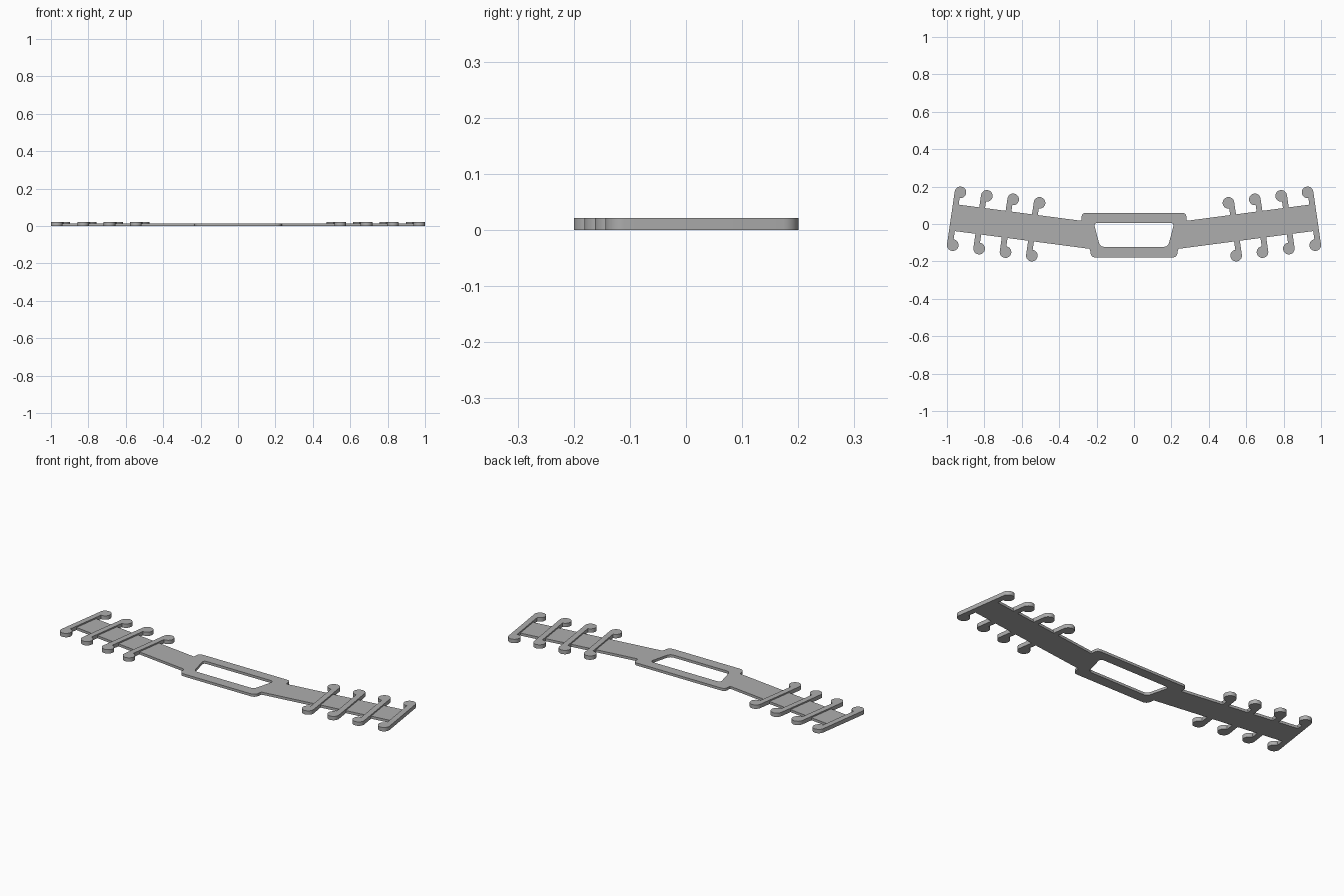
import bpy, bmesh, math
from mathutils import Vector

cube = bpy.data.objects.get("Cube")
if cube:
    bpy.data.objects.remove(cube, do_unlink=True)

BASE_H, RIB_H = 0.014, 0.0215
BALL_R = 0.031
SLOPE = math.tan(math.radians(7.5))

grey = bpy.data.materials.new("plain grey")
grey.use_nodes = True
colour = (0.42, 0.42, 0.42, 1)
grey.diffuse_color = colour
grey.node_tree.nodes["Principled BSDF"].inputs["Base Color"].default_value = colour


def rounded(corners, steps=6):
    """Outline from (x, y, setback) corners, each softened by a small curve."""
    out = []
    for i, (x, y, d) in enumerate(corners):
        p = Vector((x, y))
        if d == 0:
            out.append(p)
            continue
        before, after = Vector(corners[i - 1][:2]), Vector(corners[(i + 1) % len(corners)][:2])
        a = p + (before - p).normalized() * d
        b = p + (after - p).normalized() * d
        for s in range(steps + 1):
            t = s / steps
            out.append(a * (1 - t) ** 2 + p * (2 * t * (1 - t)) + b * t * t)
    return out


def mirrored(half):
    """Close a right-hand half outline with its left-hand mirror."""
    return half + [(-x, y, d) for x, y, d in reversed(half)]


def plate(name, outlines, height):
    """Filled flat plate standing on the ground; later outlines are holes."""
    curve = bpy.data.curves.new(name, "CURVE")
    curve.dimensions = "2D"
    curve.fill_mode = "BOTH"
    curve.extrude = height / 2
    for outline in outlines:
        spline = curve.splines.new("POLY")
        spline.points.add(len(outline) - 1)
        for point, p in zip(spline.points, outline):
            point.co = (p[0], p[1], 0, 1)
        spline.use_cyclic_u = True
    temp = bpy.data.objects.new(name + " outline", curve)
    bpy.context.collection.objects.link(temp)
    bpy.context.view_layer.update()
    mesh = bpy.data.meshes.new_from_object(temp.evaluated_get(bpy.context.evaluated_depsgraph_get()))
    bpy.data.objects.remove(temp, do_unlink=True)
    bm = bmesh.new()
    bm.from_mesh(mesh)
    bmesh.ops.remove_doubles(bm, verts=bm.verts, dist=0.0001)
    bmesh.ops.translate(bm, verts=bm.verts, vec=(0, 0, height / 2))
    bmesh.ops.recalc_face_normals(bm, faces=bm.faces)
    bm.to_mesh(mesh)
    bm.free()
    mesh.name = name
    mesh.materials.clear()
    mesh.materials.append(grey)
    obj = bpy.data.objects.new(name, mesh)
    bpy.context.collection.objects.link(obj)
    bpy.ops.object.select_all(action="DESELECT")
    obj.select_set(True)
    bpy.context.view_layer.objects.active = obj
    bpy.ops.object.shade_smooth_by_angle(angle=math.radians(30))


# Strap: two sloping arms joined by a central frame with a window
def arm_edge(x, side):
    return -0.013 + (x - 0.6) * SLOPE + side * 0.072


strap = mirrored([
    (0.28, 0.06, 0.025),
    (0.28, arm_edge(0.28, 1), 0.006),
    (0.955, arm_edge(0.955, 1), 0),
    (0.974, arm_edge(0.974, -1), 0),
    (0.235, arm_edge(0.235, -1), 0.008),
    (0.23, -0.18, 0.028),
])
window = mirrored([(0.215, 0.006, 0.022), (0.182, -0.122, 0.024)])
plate("strap", [rounded(strap), rounded(window)], BASE_H)


# Ribs: raised bars ending in a round knob at front and back
def rib_outline(top, bottom, side):
    along = (top - bottom).normalized()
    outer = Vector((along.y, -along.x))

    def knob(centre, start, end, steps=24):
        angles = [math.radians(start + (end - start) * s / steps) for s in range(steps + 1)]
        return [centre + (outer * math.cos(a) + along * math.sin(a)) * BALL_R for a in angles]

    pts = knob(top, 0, 270) + knob(bottom, 90, 360)
    return [(p.x * side, p.y) for p in pts]


for side, label in ((1, "left"), (-1, "right")):
    for i in range(4):
        step = Vector((0.141, 0.0187)) * i
        back = Vector((0.505, 0.113)) + step
        front = Vector((0.546, -0.169)) + step
        plate(f"{label}_rib_{i + 1}", [rib_outline(back, front, side)], RIB_H)
